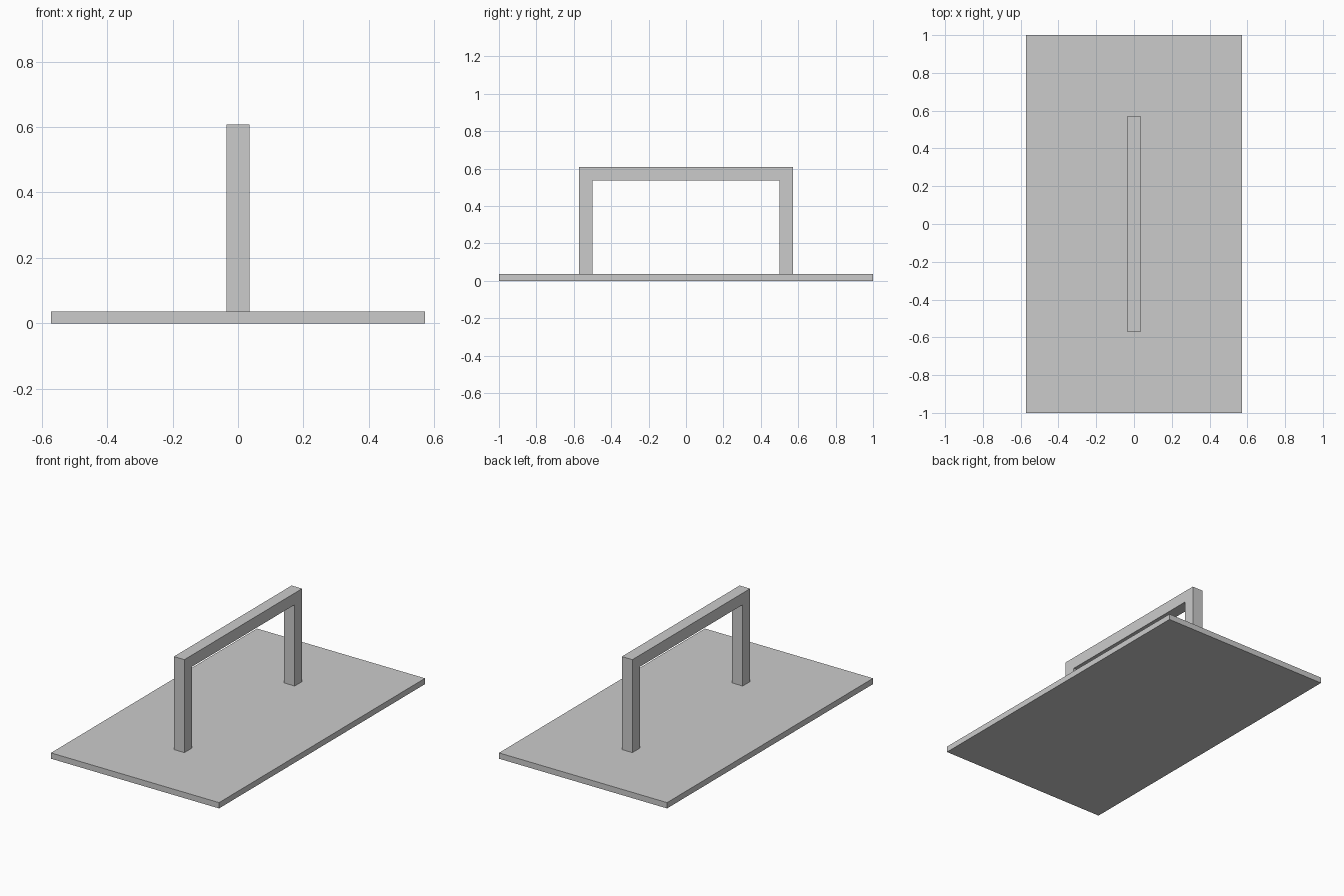
import bpy
import bmesh

if "Cube" in bpy.data.objects:
    bpy.data.objects.remove(bpy.data.objects["Cube"])

U = 1 / 28  # base module: plate thickness


def make_object(name, bm):
    bmesh.ops.recalc_face_normals(bm, faces=bm.faces[:])
    mesh = bpy.data.meshes.new(name)
    bm.to_mesh(mesh)
    bm.free()
    obj = bpy.data.objects.new(name, mesh)
    bpy.context.collection.objects.link(obj)
    return obj


def extrude_profile(name, points, x0, x1):
    """Extrude a closed (y, z) outline along x."""
    bm = bmesh.new()
    face = bm.faces.new([bm.verts.new((x0, y, z)) for y, z in points])
    result = bmesh.ops.extrude_face_region(bm, geom=[face])
    verts = [g for g in result["geom"] if isinstance(g, bmesh.types.BMVert)]
    bmesh.ops.translate(bm, verts=verts, vec=(x1 - x0, 0, 0))
    return make_object(name, bm)


# Flat rectangular base plate
extrude_profile("base_plate", [(-1, 0), (1, 0), (1, U), (-1, U)], -16 * U, 16 * U)

# Square-section handle: half an arch outline, mirrored across y
half = [(14 * U, U), (16 * U, U), (16 * U, 17 * U)]
inner = (14 * U, 15 * U)
right = [inner] + half
left = [(-y, z) for y, z in reversed(right)]
extrude_profile("handle", right + left, -U, U)
